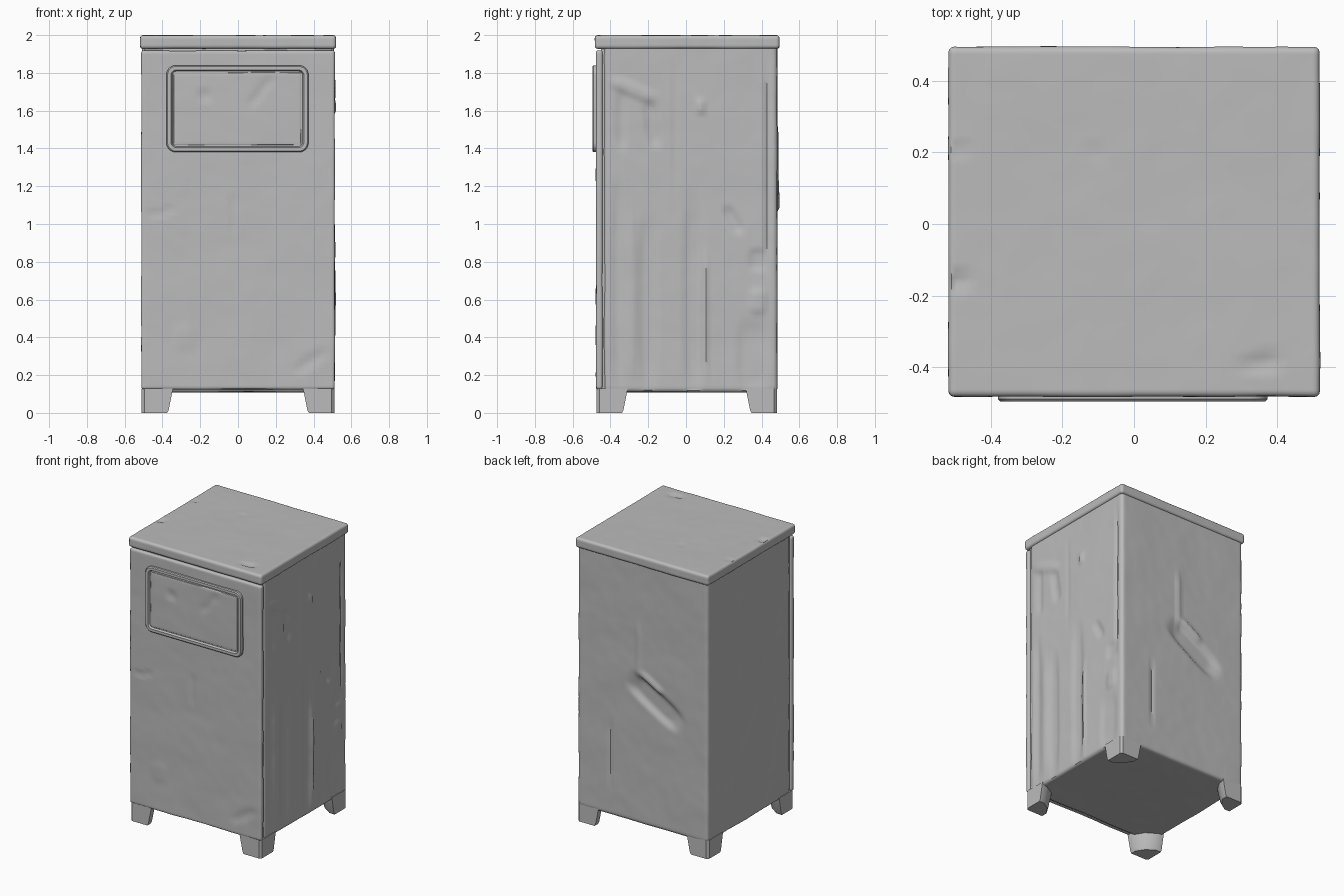
import bpy, bmesh, math
from mathutils import Vector, noise

cube = bpy.data.objects.get("Cube")
if cube:
    bpy.data.objects.remove(cube, do_unlink=True)

grey = bpy.data.materials.new("weathered grey")
grey.use_nodes = True
grey.diffuse_color = (0.5, 0.5, 0.5, 1)
grey.node_tree.nodes["Principled BSDF"].inputs["Base Color"].default_value = grey.diffuse_color


def finish(bm, name):
    bmesh.ops.recalc_face_normals(bm, faces=bm.faces)
    mesh = bpy.data.meshes.new(name)
    bm.to_mesh(mesh)
    bm.free()
    obj = bpy.data.objects.new(name, mesh)
    bpy.context.collection.objects.link(obj)
    mesh.materials.append(grey)
    bpy.ops.object.select_all(action="DESELECT")
    obj.select_set(True)
    bpy.context.view_layer.objects.active = obj
    bpy.ops.object.shade_smooth_by_angle(angle=math.radians(40))
    return obj


def dent_depth(co, no, dents):
    """Sum soft-edged marks: facing, centre, half sizes, tilt, height."""
    total = 0
    for facing, (a, b), (ra, rb), tilt, height in dents:
        if no.dot(Vector(facing)) < 0.9:
            continue
        flat = [c for c, f in zip(co, facing) if f == 0]
        du, dv = flat[0] - a, flat[1] - b
        c, s = math.cos(tilt), math.sin(tilt)
        u, v = (du * c + dv * s) / ra, (dv * c - du * s) / rb
        t = min(1, max(0, (1.3 - (u ** 4 + v ** 4) ** 0.25) / 0.6))
        total += height * t * t * (3 - 2 * t)
    return total


def dented_box(name, lo, hi, round_edge, step, dents=(), wobble=0.003):
    """Rounded sheet-metal box, sliced into a grid and gently battered."""
    lo, hi = Vector(lo), Vector(hi)
    bm = bmesh.new()
    bmesh.ops.create_cube(bm, size=1)
    for v in bm.verts:
        v.co = (lo + hi) / 2 + Vector(a * b for a, b in zip(v.co, hi - lo))
    bmesh.ops.bevel(bm, geom=bm.edges[:], offset=round_edge, segments=3,
                    profile=0.5, affect="EDGES")
    for axis in range(3):
        count = int((hi[axis] - lo[axis]) / step)
        normal = Vector(1 if i == axis else 0 for i in range(3))
        for i in range(1, count):
            bmesh.ops.bisect_plane(bm, geom=bm.verts[:] + bm.edges[:] + bm.faces[:],
                                   plane_co=lo + (hi - lo) * i / count, plane_no=normal)
    bm.normal_update()
    moves = []
    for v in bm.verts:
        ripple = noise.noise(v.co * 4) + 0.35 * noise.noise(v.co * 13)
        moves.append((v, v.normal * (wobble * ripple + dent_depth(v.co, v.normal, dents))))
    for v, move in moves:
        v.co += move
        v.co.z = min(v.co.z, 2)
    return finish(bm, name)


# Body with peeling streaks on one side and a knocked-in back
SIDE, BACK, FRONT, TOP = (1, 0, 0), (0, 1, 0), (0, -1, 0), (0, 0, 1)
body_marks = [
    (SIDE, (-0.36, 0.68), (0.025, 0.5), 0, -0.008),
    (SIDE, (-0.29, 0.62), (0.018, 0.42), 0, 0.007),
    (SIDE, (-0.20, 0.58), (0.04, 0.42), 0, -0.010),
    (SIDE, (0.04, 0.62), (0.045, 0.48), 0, -0.010),
    (SIDE, (0.10, 0.5), (0.015, 0.32), 0, 0.008),
    (SIDE, (-0.28, 1.71), (0.12, 0.03), -0.4, 0.009),
    (SIDE, (-0.34, 1.55), (0.025, 0.14), 0, -0.008),
    (SIDE, (-0.18, 1.53), (0.03, 0.11), 0.15, -0.010),
    (SIDE, (-0.05, 1.5), (0.008, 0.32), 0, -0.007),
    (SIDE, (0.08, 1.62), (0.02, 0.035), 0, 0.010),
    (SIDE, (0.25, 1.02), (0.025, 0.07), 0.5, -0.010),
    (SIDE, (0.35, 0.3), (0.07, 0.17), 0, -0.008),
    (SIDE, (0.38, 0.59), (0.04, 0.06), 0, 0.009),
    (SIDE, (0.38, 0.81), (0.04, 0.05), 0, -0.009),
    (SIDE, (0.43, 1.3), (0.007, 0.5), 0, -0.010),
    (BACK, (-0.10, 1.0), (0.20, 0.07), 0.55, -0.022),
    (BACK, (-0.07, 1.12), (0.09, 0.025), 0.55, 0.012),
    (BACK, (0.03, 1.3), (0.012, 0.2), 0, 0.008),
    (BACK, (0.25, 0.55), (0.01, 0.22), 0, -0.007),
]
dented_box("body", (-0.507, -0.435, 0.11), (0.507, 0.483, 1.96), 0.02, 0.018, body_marks)

# Recessed seam between body and front door
dented_box("door_seam", (-0.498, -0.45, 0.125), (0.498, -0.42, 1.95), 0.005, 0.3, wobble=0)

# Front door
door_marks = [
    (FRONT, (-0.41, 1.06), (0.07, 0.012), 0.25, -0.006),
    (FRONT, (-0.02, 1.05), (0.007, 0.1), 0, -0.005),
    (FRONT, (0.17, 0.7), (0.007, 0.1), 0, -0.006),
    (FRONT, (0.38, 0.27), (0.09, 0.025), 0.6, -0.006),
    (FRONT, (-0.28, 0.4), (0.05, 0.06), 0, 0.003),
]
dented_box("front_door", (-0.512, -0.476, 0.125), (0.512, -0.442, 1.918), 0.012, 0.022, door_marks)

# Lid
lid_marks = [
    (TOP, (0.35, -0.39), (0.05, 0.018), 0.1, -0.010),
    (TOP, (-0.49, -0.16), (0.03, 0.025), 0, -0.008),
    (TOP, (-0.11, 0.2), (0.03, 0.015), -0.4, -0.004),
    (TOP, (-0.49, 0.21), (0.025, 0.01), 0, -0.006),
]
dented_box("lid", (-0.518, -0.482, 1.928), (0.518, 0.495, 1.999), 0.016, 0.022, lid_marks)


# Framed flap on the door
def rounded_rectangle(half_w, half_h, radius, corner_steps=6):
    points = []
    for k, (sx, sz) in enumerate([(1, 1), (-1, 1), (-1, -1), (1, -1)]):
        for i in range(corner_steps + 1):
            a = math.pi / 2 * (k + i / corner_steps)
            points.append((sx * (half_w - radius) + radius * math.cos(a),
                           sz * (half_h - radius) + radius * math.sin(a)))
    return points


bm = bmesh.new()
rings = []
for w, h, r, y in [(0.376, 0.23, 0.05, -0.468), (0.376, 0.23, 0.05, -0.489),
                   (0.37, 0.224, 0.045, -0.495), (0.352, 0.206, 0.03, -0.495),
                   (0.345, 0.199, 0.022, -0.482)]:
    rings.append([bm.verts.new((x - 0.003, y, z + 1.61)) for x, z in rounded_rectangle(w, h, r)])
for outer, inner in zip(rings, rings[1:]):
    for i in range(len(outer)):
        j = (i + 1) % len(outer)
        bm.faces.new((outer[i], outer[j], inner[j], inner[i]))
bm.faces.new(rings[-1])
finish(bm, "flap_frame")

dented_box("flap", (-0.341, -0.488, 1.418), (0.335, -0.474, 1.802), 0.004, 0.02,
           [(FRONT, (-0.18, 1.68), (0.03, 0.025), 0, -0.006),
            (FRONT, (0.12, 1.7), (0.09, 0.02), 0.9, -0.006)])


# Tapered corner feet
def foot(name, sx, sy):
    bm = bmesh.new()
    corner = Vector((0.51 * sx, 0.482 * sy if sy > 0 else 0.474 * sy))
    loops = []
    for z, w in [(0, 0.135), (0.015, 0.143), (0.13, 0.166)]:
        shape = [(0.015, 0), (w, 0), (w, 0.04), (w * 0.72, w * 0.72), (0.04, w), (0, w), (0, 0.015)]
        loops.append([bm.verts.new((corner.x - sx * x, corner.y - sy * y, z)) for x, y in shape])
    for low, high in zip(loops, loops[1:]):
        for i in range(len(low)):
            j = (i + 1) % len(low)
            bm.faces.new((low[i], low[j], high[j], high[i]))
    bm.faces.new(loops[0])
    bm.faces.new(loops[-1])
    finish(bm, name)


for side, sx in (("left", 1), ("right", -1)):
    for end, sy in (("front", -1), ("back", 1)):
        foot(f"{end}_{side}_foot", sx, sy)
